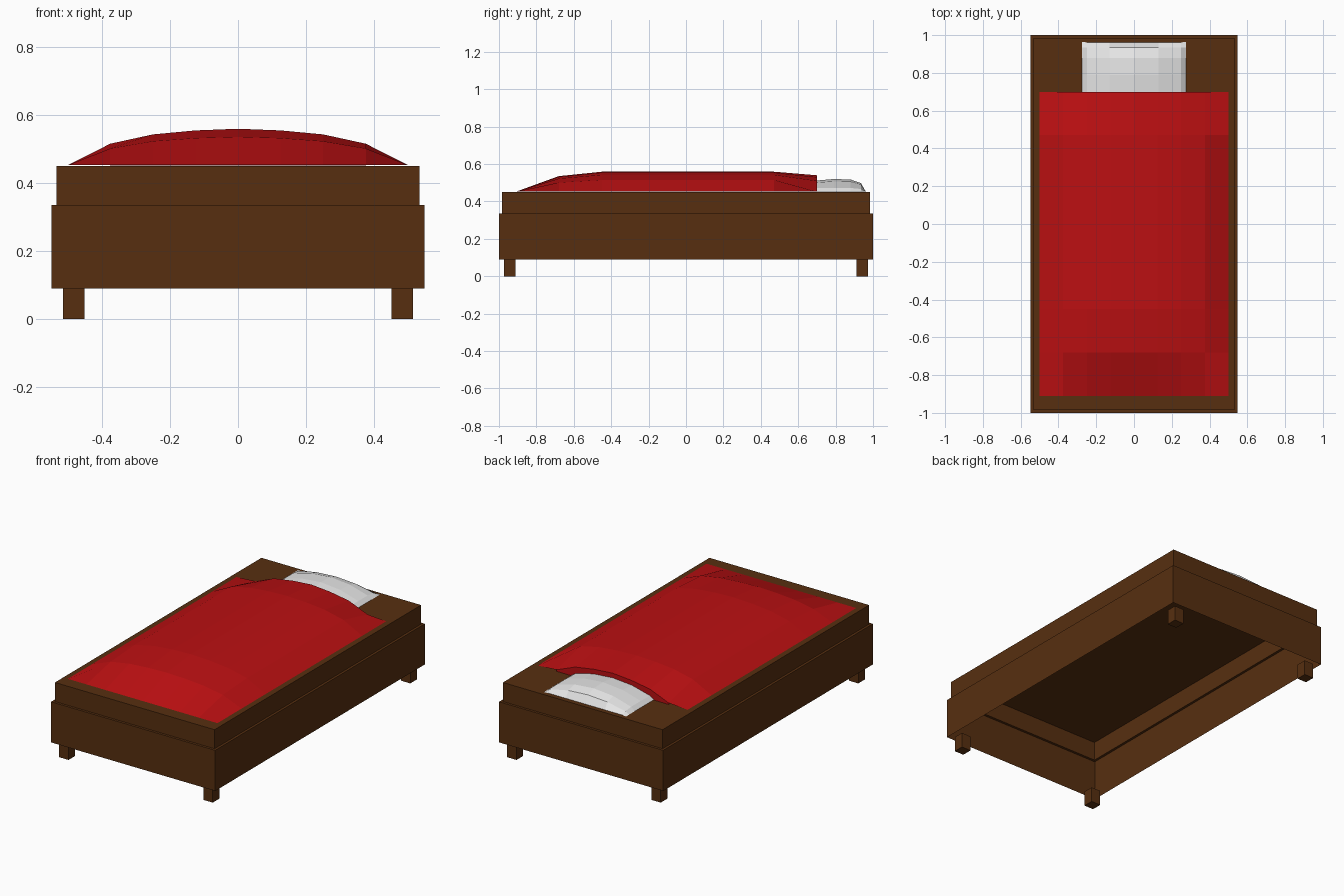
import bpy, bmesh

if "Cube" in bpy.data.objects:
    bpy.data.objects.remove(bpy.data.objects["Cube"])


def material(name, rgb):
    m = bpy.data.materials.new(name)
    m.diffuse_color = (*rgb, 1)
    m.use_nodes = True
    m.node_tree.nodes["Principled BSDF"].inputs["Base Color"].default_value = m.diffuse_color
    return m


BROWN = material("brown wood", (0.095, 0.028, 0.005))
RED = material("red cloth", (0.5, 0.005, 0.006))
WHITE = material("white cotton", (0.8, 0.8, 0.8))


def finish(name, bm, mat):
    bmesh.ops.recalc_face_normals(bm, faces=bm.faces)
    me = bpy.data.meshes.new(name)
    bm.to_mesh(me)
    bm.free()
    me.materials.append(mat)
    ob = bpy.data.objects.new(name, me)
    bpy.context.collection.objects.link(ob)
    return ob


def grid(bm, xs, ys, height):
    """Sheet of quads over xs, ys with z given by height(i, j)."""
    rows = [[bm.verts.new((x, y, height(i, j))) for i, x in enumerate(xs)]
            for j, y in enumerate(ys)]
    for a, b in zip(rows, rows[1:]):
        for i in range(len(xs) - 1):
            bm.faces.new((a[i], a[i + 1], b[i + 1], b[i]))
    return rows


# stepped bed frame: thin shell, open underneath
bm = bmesh.new()
loops = []
for hx, hy, z in [(0.548, 1.0, 0.09), (0.548, 1.0, 0.335),
                  (0.533, 0.985, 0.335), (0.533, 0.985, 0.45)]:
    loops.append([bm.verts.new((sx * hx, sy * hy, z))
                  for sx, sy in ((-1, -1), (1, -1), (1, 1), (-1, 1))])
for a, b in zip(loops, loops[1:]):
    for i in range(4):
        k = (i + 1) % 4
        bm.faces.new((a[i], a[k], b[k], b[i]))
bm.faces.new(loops[-1])
finish("bed_frame", bm, BROWN)

# four square legs
for sx, side in ((-1, "left"), (1, "right")):
    for sy, end in ((-1, "front"), (1, "back")):
        bm = bmesh.new()
        bmesh.ops.create_cube(bm, size=1)
        for v in bm.verts:
            v.co = (sx * 0.4815 + v.co.x * 0.063,
                    sy * 0.942 + v.co.y * 0.063, 0.046 + v.co.z * 0.092)
        finish(f"{end}_{side}_leg", bm, BROWN)

# domed blanket with an upright head end
half = [1.0, 0.955, 0.845, 0.59, 0.0]
across = half[:0:-1] + half
head = [0.54, 0.53, 0.51, 0.46, 0.452]
head = head[:0:-1] + head
along = [0.0, 0.78, 1.0, 1.0, 1.0, 1.0, 1.0]
xs = [-0.5 + 0.125 * i for i in range(9)]
ys = [-0.91 + 0.23 * j for j in range(8)]
bm = bmesh.new()
rows = grid(bm, xs, ys, lambda i, j: head[i] if j == 7
            else 0.452 + 0.107 * across[i] * along[j])
edge = rows[-1][1:-1]
low = [bm.verts.new((v.co.x, v.co.y, 0.451)) for v in edge]
for i in range(len(edge) - 1):
    bm.faces.new((edge[i], low[i], low[i + 1], edge[i + 1]))
finish("blanket", bm, RED)

# soft pillow partly under the blanket
px = [-0.275, -0.25, -0.13, 0.0, 0.13, 0.25, 0.275]
py = [0.58, 0.61, 0.7, 0.79, 0.88, 0.935, 0.965]
fx = [0.0, 0.3, 0.82, 1.0, 0.82, 0.3, 0.0]
fy = [0.0, 0.5, 0.88, 1.0, 0.96, 0.68, 0.0]
bm = bmesh.new()
rows = grid(bm, px, py, lambda i, j: 0.453 + 0.067 * fx[i] * fy[j])
for r in (rows[0], rows[-1]):            # ends bow in between the corners
    for v in r[1:-1]:
        v.co.y += 0.004 if v.co.y < 0.7 else -0.004
finish("pillow", bm, WHITE)
